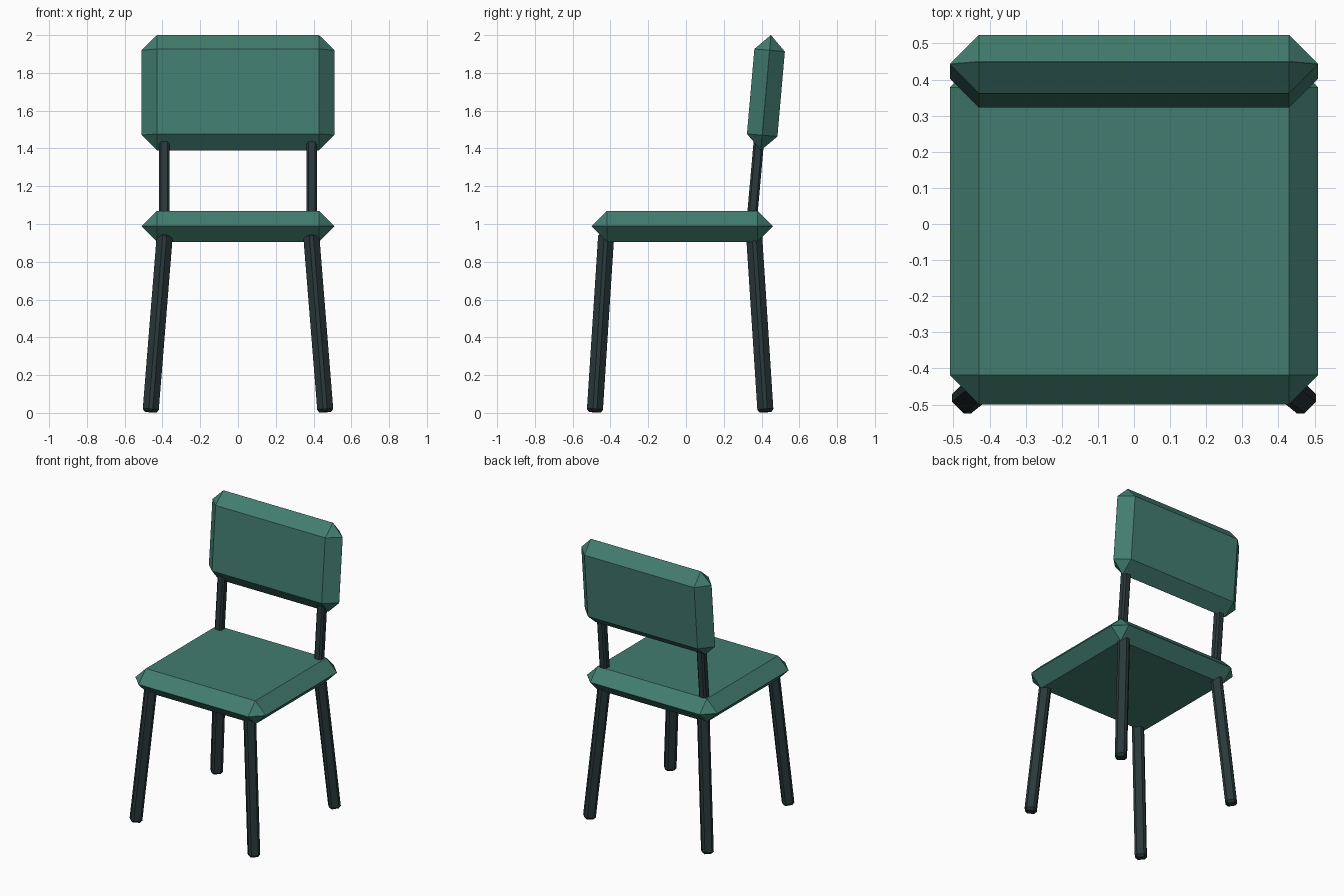
import bpy
import math
from mathutils import Vector, Matrix

cube = bpy.data.objects.get("Cube")
if cube:
    bpy.data.objects.remove(cube, do_unlink=True)


def make_material(name, color):
    mat = bpy.data.materials.new(name)
    mat.use_nodes = True
    mat.diffuse_color = color
    mat.node_tree.nodes["Principled BSDF"].inputs["Base Color"].default_value = color
    return mat


green = make_material("sea green cushion", (0.055, 0.205, 0.16, 1))
dark = make_material("dark metal", (0.023, 0.04, 0.042, 1))


def chamfered_box(name, size, matrix, bevel, mat):
    """Flat shaded box with single-segment chamfers."""
    bpy.ops.mesh.primitive_cube_add(size=1)
    obj = bpy.context.object
    obj.name = name
    obj.data.transform(Matrix.Diagonal((*size, 1)))
    obj.matrix_world = matrix
    mod = obj.modifiers.new("chamfer", "BEVEL")
    mod.width = bevel
    mod.segments = 1
    mod.limit_method = "NONE"
    obj.data.materials.append(mat)
    return obj


def bar(name, start, end, width, bevel, twist):
    """Chamfered square bar between two points."""
    start, end = Vector(start), Vector(end)
    axis = end - start
    lean = Vector((0, 0, 1)).rotation_difference(axis).to_matrix().to_4x4()
    matrix = Matrix.Translation((start + end) / 2) @ lean @ Matrix.Rotation(twist, 4, "Z")
    return chamfered_box(name, (width, width, axis.length), matrix, bevel, dark)


# Seat and tilted backrest, chamfered to half their thickness
chamfered_box("seat", (1.02, 0.96, 0.165), Matrix.Translation((0, -0.02, 0.9875)), 0.0815, green)
tilt = Matrix.Rotation(math.radians(-5), 4, "X")
chamfered_box("backrest", (1.02, 0.162, 0.612),
              Matrix.Translation((0, 0.423, 1.695)) @ tilt, 0.0805, green)

# Splayed legs and backrest posts, mirrored left and right
for side, s in (("left", 1), ("right", -1)):
    bar("front_leg_" + side, (0.463 * s, -0.483, 0.004), (0.387 * s, -0.422, 0.95),
        0.075, 0.015, math.radians(45))
    bar("back_leg_" + side, (0.463 * s, 0.421, 0.004), (0.387 * s, 0.36, 0.95),
        0.075, 0.015, math.radians(45))
    bar("back_post_" + side, (0.39 * s, 0.345, 0.98), (0.39 * s, 0.4, 1.6),
        0.055, 0.011, 0)
